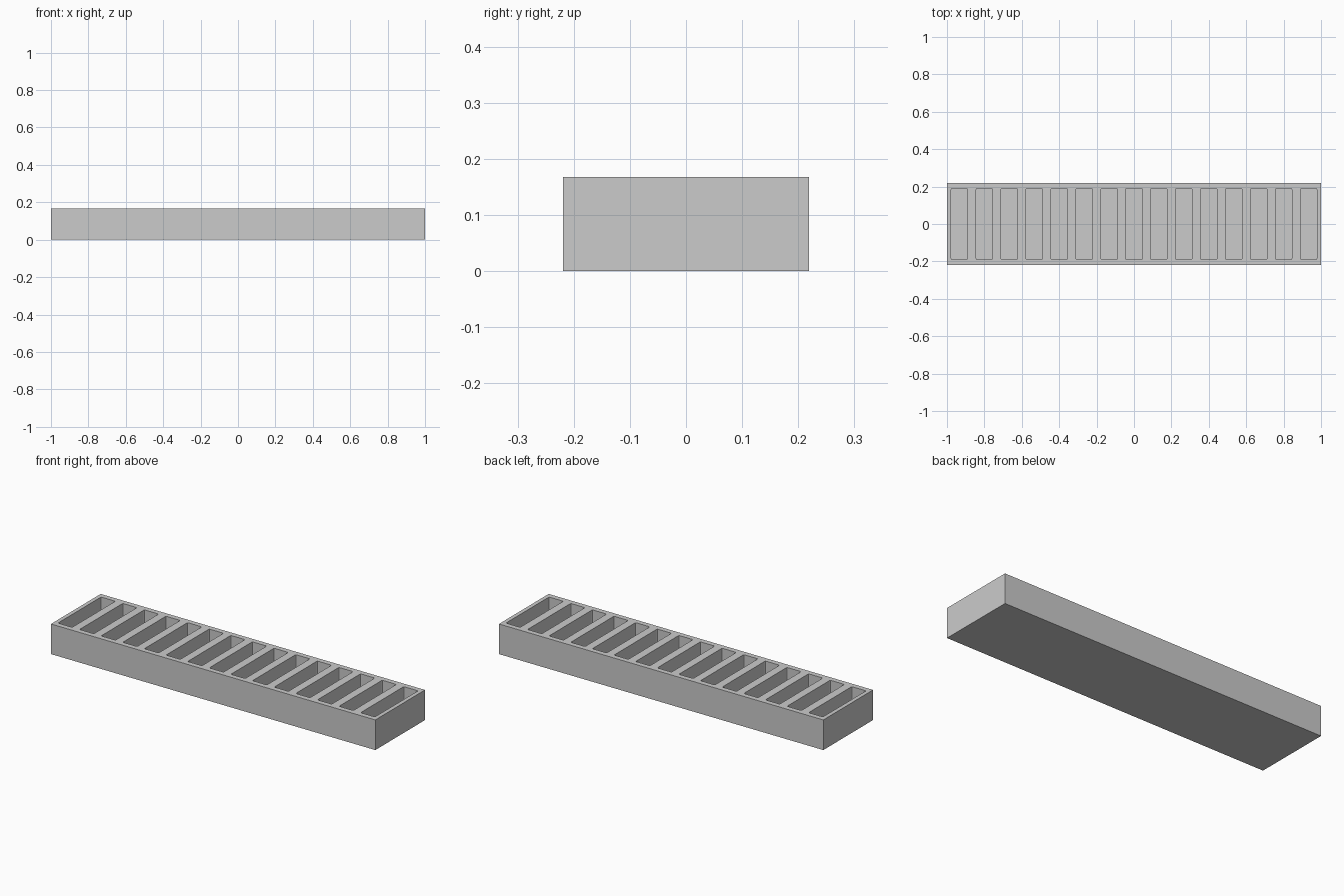
import bpy, bmesh
from mathutils import Matrix

if "Cube" in bpy.data.objects:
    bpy.data.objects.remove(bpy.data.objects["Cube"])

LENGTH, WIDTH, HEIGHT = 2.0, 0.438, 0.168
SLOTS, SLOT_W, SLOT_L, FLOOR = 15, 0.088, 0.38, 0.02
PITCH = LENGTH / SLOTS


def add_box(bm, center, size):
    matrix = Matrix.Translation(center) @ Matrix.Diagonal((*size, 1))
    bmesh.ops.create_cube(bm, size=1, matrix=matrix)


def finish(name, bm):
    mesh = bpy.data.meshes.new(name)
    bm.to_mesh(mesh)
    bm.free()
    obj = bpy.data.objects.new(name, mesh)
    bpy.context.collection.objects.link(obj)
    return obj


# Solid tray block
bm = bmesh.new()
add_box(bm, (0, 0, HEIGHT / 2), (LENGTH, WIDTH, HEIGHT))
tray = finish("slotted_tray", bm)

# Row of slot cutters with slightly eased upright corners
bm = bmesh.new()
for i in range(SLOTS):
    x = (i - (SLOTS - 1) / 2) * PITCH
    add_box(bm, (x, 0, FLOOR + HEIGHT / 2), (SLOT_W, SLOT_L, HEIGHT))
upright = [e for e in bm.edges
           if abs(e.verts[0].co.z - e.verts[1].co.z) > 0.1]
bmesh.ops.bevel(bm, geom=upright, offset=0.006, segments=2,
                profile=0.5, affect='EDGES')
cutter = finish("slot_cutters", bm)
cutter.hide_render = True
cutter.hide_set(True)

# Cut the open-topped slots
cut = tray.modifiers.new("slots", 'BOOLEAN')
cut.operation = 'DIFFERENCE'
cut.solver = 'EXACT'
cut.object = cutter
